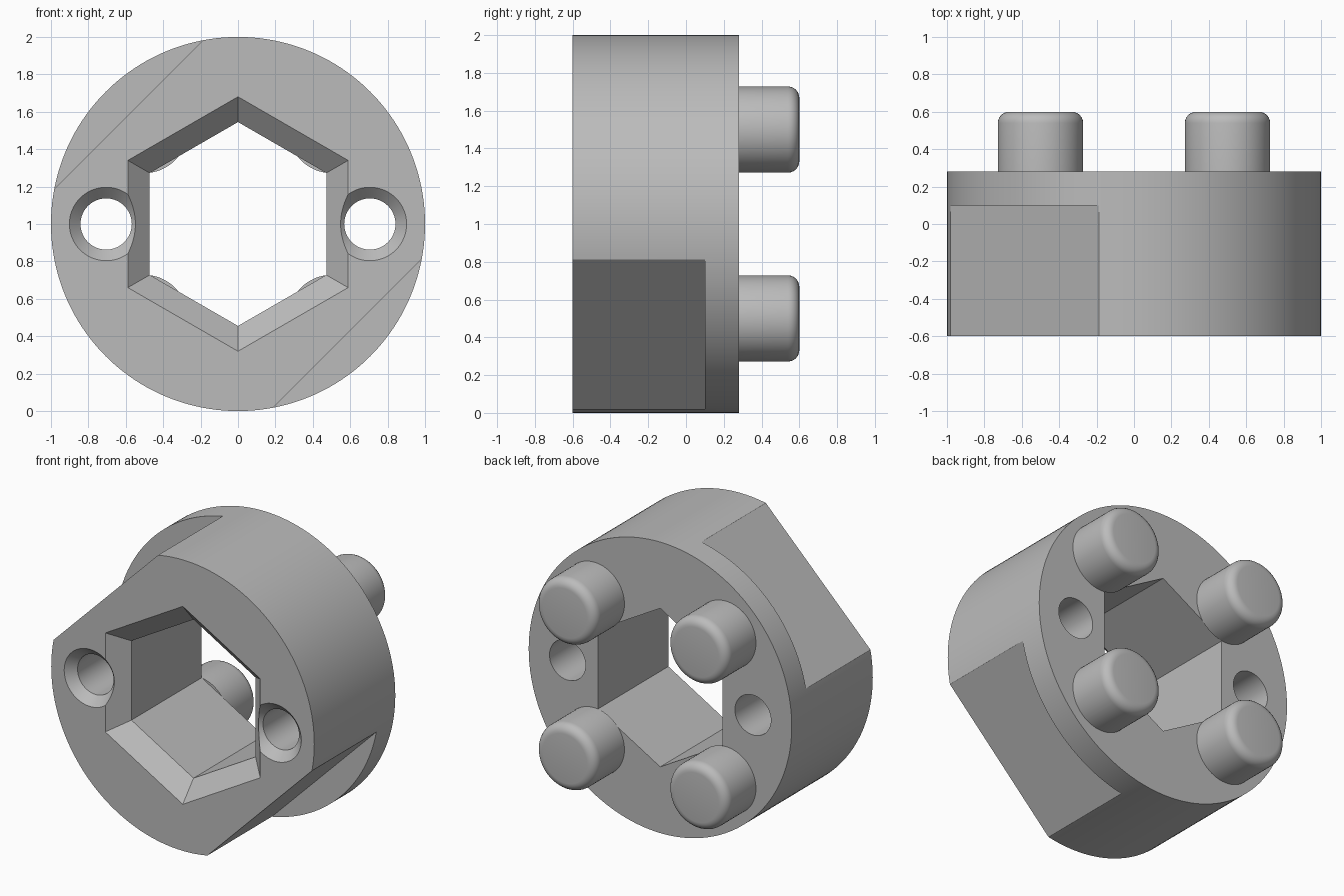
import bpy, bmesh, math
from mathutils import Matrix, Vector

if "Cube" in bpy.data.objects:
    bpy.data.objects.remove(bpy.data.objects["Cube"], do_unlink=True)

FRONT, BACK, TIP = -0.60, 0.28, 0.60
CENTRE_Z = 1.0

grey = bpy.data.materials.new("plain grey")
grey.use_nodes = True
colour = (0.5, 0.5, 0.5, 1)
grey.diffuse_color = colour
grey.node_tree.nodes["Principled BSDF"].inputs["Base Color"].default_value = colour


def finish(name, bm):
    bmesh.ops.recalc_face_normals(bm, faces=bm.faces)
    mesh = bpy.data.meshes.new(name)
    bm.to_mesh(mesh)
    bm.free()
    mesh.materials.append(grey)
    obj = bpy.data.objects.new(name, mesh)
    bpy.context.collection.objects.link(obj)
    return obj


def turned(name, x, z, profile, sides):
    """Solid of (y, radius) rings around an axis along y."""
    bm = bmesh.new()
    rings = []
    for y, r in profile:
        angles = [math.pi / 2 + math.tau * i / sides for i in range(sides)]
        rings.append([bm.verts.new((x + r * math.cos(a), y, z + r * math.sin(a)))
                      for a in angles])
    for a, b in zip(rings, rings[1:]):
        for i in range(sides):
            j = (i + 1) % sides
            bm.faces.new((a[i], a[j], b[j], b[i]))
    bm.faces.new(rings[0])
    bm.faces.new(rings[-1])
    return finish(name, bm)


def cut(obj, cutter):
    mod = obj.modifiers.new("cut", 'BOOLEAN')
    mod.operation = 'DIFFERENCE'
    mod.solver = 'EXACT'
    mod.object = cutter
    bpy.context.view_layer.objects.active = obj
    bpy.ops.object.modifier_apply(modifier=mod.name)
    bpy.data.objects.remove(cutter, do_unlink=True)


def smooth(obj):
    bpy.ops.object.select_all(action='DESELECT')
    obj.select_set(True)
    bpy.context.view_layer.objects.active = obj
    bpy.ops.object.shade_smooth_by_angle(angle=math.radians(30))


# Round body
body = turned("body", 0, CENTRE_Z, [(FRONT, 1), (BACK, 1)], 160)

# Hexagonal bore with a chamfered mouth
cut(body, turned("hex_cutter", 0, CENTRE_Z,
                 [(-0.65, 0.738), (-0.483, 0.545), (0.5, 0.545)], 6))

# Countersunk screw holes
for side in (-1, 1):
    cut(body, turned("hole_cutter", side * 0.705, CENTRE_Z,
                     [(-0.65, 0.246), (-0.54, 0.137), (0.5, 0.137)], 64))

# Two opposite flats that stop short of the back rim
for side in (-1, 1):
    bm = bmesh.new()
    tilt = Matrix.Rotation(math.radians(45), 4, 'Y')
    offset = Vector((side * (0.827 + 0.5), -0.45, 0))
    place = (Matrix.Translation((0, 0, CENTRE_Z)) @ tilt
             @ Matrix.Translation(offset) @ Matrix.Diagonal((1, 1.1, 3, 1)))
    bmesh.ops.create_cube(bm, size=1, matrix=place)
    cut(body, finish("flat_cutter", bm))
smooth(body)

# Four rounded pegs on the back
PEG, ROUND = 0.228, 0.06
peg_profile = [(BACK, PEG)]
for i in range(7):
    a = math.pi / 2 * i / 6
    peg_profile.append((TIP - ROUND + ROUND * math.sin(a),
                        PEG - ROUND + ROUND * math.cos(a)))
for x, across in ((-0.5, "right"), (0.5, "left")):
    for z, level in ((-0.5, "lower"), (0.5, "upper")):
        smooth(turned(f"{level}_{across}_peg", x, CENTRE_Z + z, peg_profile, 64))
